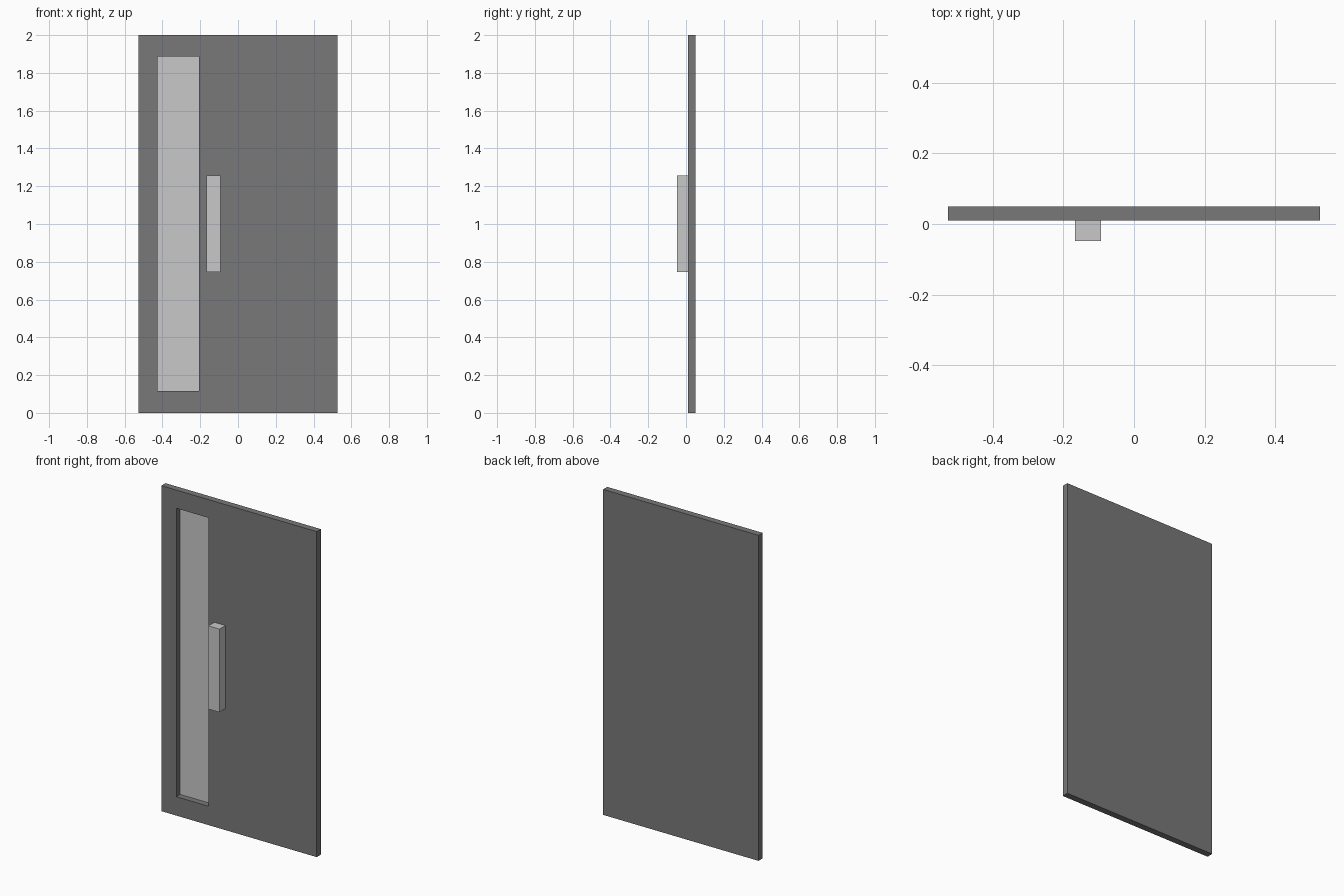
import bpy

if "Cube" in bpy.data.objects:
    bpy.data.objects.remove(bpy.data.objects["Cube"])


def material(name, value):
    m = bpy.data.materials.new(name)
    m.diffuse_color = (value, value, value, 1)
    m.use_nodes = True
    m.node_tree.nodes["Principled BSDF"].inputs["Base Color"].default_value = m.diffuse_color
    return m


dark = material("dark grey", 0.19)
light = material("light grey", 0.58)


def box(name, x, y, z, mat):
    """Box from (min, max) ranges on each axis."""
    bpy.ops.mesh.primitive_cube_add(size=1, location=[sum(r) / 2 for r in (x, y, z)])
    ob = bpy.context.object
    ob.name = name
    ob.scale = [r[1] - r[0] for r in (x, y, z)]
    bpy.ops.object.transform_apply(location=False, rotation=False, scale=True)
    ob.data.materials.append(mat)
    return ob


WIN_X, WIN_Z = (-0.426, -0.206), (0.116, 1.888)

# Door slab with a deep window recess cut into the front
door = box("door_slab", (-0.528, 0.528), (0.01, 0.05), (0, 2), dark)
cutter = box("window_cutter", WIN_X, (-0.05, 0.049), WIN_Z, dark)
cutter.hide_render = True
cut = door.modifiers.new("window recess", 'BOOLEAN')
cut.operation = 'DIFFERENCE'
cut.solver = 'EXACT'
cut.object = cutter
bpy.context.view_layer.objects.active = door
bpy.ops.object.modifier_apply(modifier=cut.name)
bpy.data.objects.remove(cutter)

# Window pane at the bottom of the recess
box("window_pane", WIN_X, (0.047, 0.049), WIN_Z, light)

# Handle block on the front face
box("door_handle", (-0.168, -0.093), (-0.048, 0.01), (0.746, 1.257), light)
